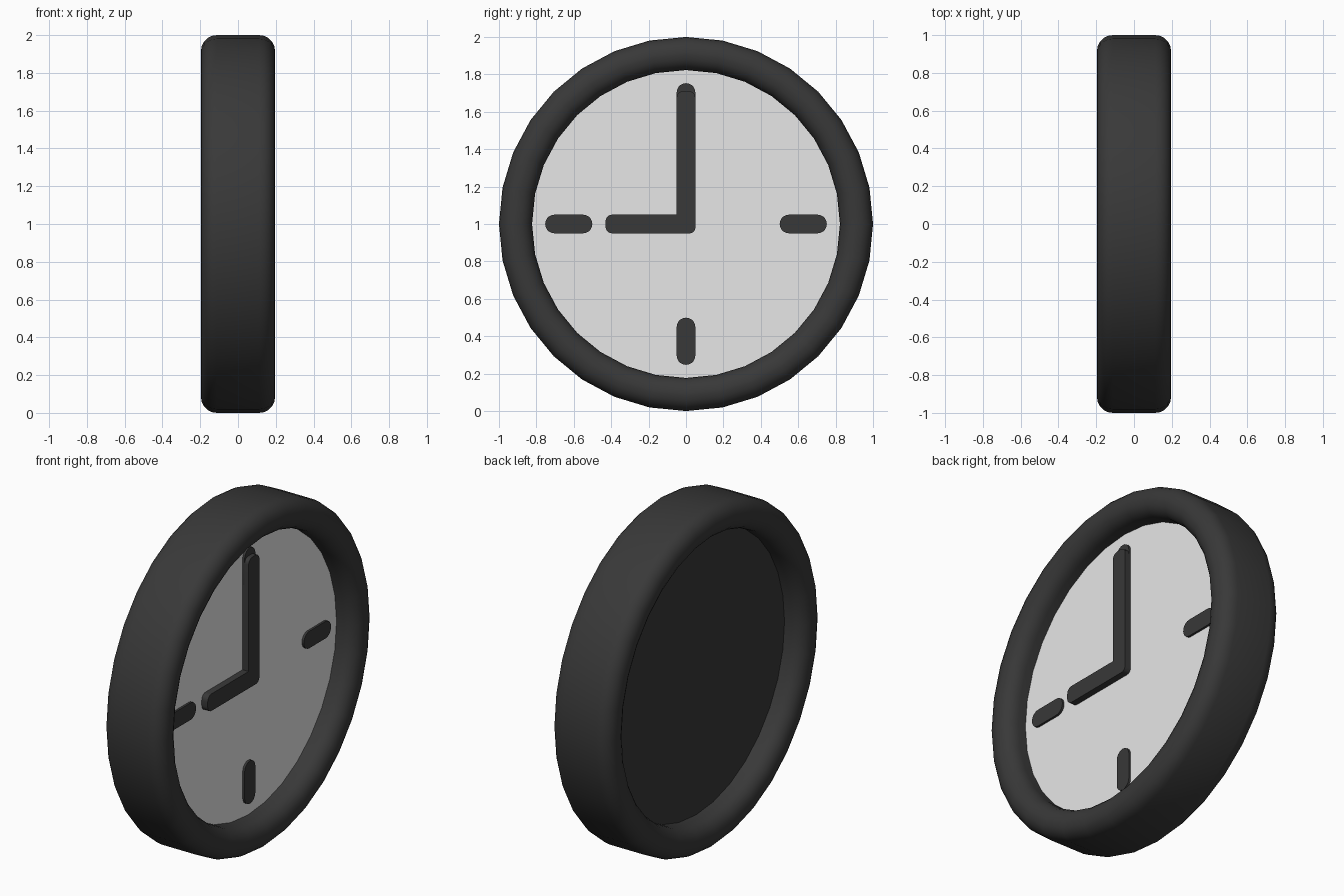
import bpy, bmesh, math
from mathutils import Vector, Matrix

if "Cube" in bpy.data.objects:
    bpy.data.objects.remove(bpy.data.objects["Cube"])

SIDES = 32
CENTRE = Vector((0, 0, 1))
DIAL_X = 0.065


def material(name, value):
    mat = bpy.data.materials.new(name)
    mat.use_nodes = True
    colour = (value, value, value, 1)
    mat.diffuse_color = colour
    mat.node_tree.nodes["Principled BSDF"].inputs["Base Color"].default_value = colour
    return mat


black = material("matte black", 0.04)
white = material("dial white", 0.8)


def finish(name, bm, mats):
    bmesh.ops.remove_doubles(bm, verts=bm.verts, dist=1e-5)
    bmesh.ops.recalc_face_normals(bm, faces=bm.faces)
    if len(mats) > 1:  # second colour on the faces turned to the viewer of the dial
        for face in bm.faces:
            face.material_index = int(face.normal.x > 0.9)
    mesh = bpy.data.meshes.new(name)
    bm.to_mesh(mesh)
    bm.free()
    for mat in mats:
        mesh.materials.append(mat)
    obj = bpy.data.objects.new(name, mesh)
    bpy.context.collection.objects.link(obj)
    bpy.ops.object.select_all(action="DESELECT")
    obj.select_set(True)
    bpy.context.view_layer.objects.active = obj
    bpy.ops.object.shade_smooth_by_angle(angle=math.radians(35))


def rounded(corners, steps=5):
    """Outline with an arc of its own radius at every right-angled corner (u, v, radius)."""
    out = []
    for i, (u, v, r) in enumerate(corners):
        p = Vector((u, v))
        if r == 0:
            out.append(p)
            continue
        a = (Vector(corners[i - 1][:2]) - p).normalized()
        b = (Vector(corners[(i + 1) % len(corners)][:2]) - p).normalized()
        for k in range(steps + 1):
            t = math.pi / 2 * k / steps
            out.append(p + r * (a + b - b * math.cos(t) - a * math.sin(t)))
    return out


def box(u0, u1, v0, v1, r):
    return [(u0, v0, r), (u1, v0, r), (u1, v1, r), (u0, v1, r)]


def slab(name, corners, x0, x1):
    """Flat plate standing on the dial; the outline is in y and height from the centre."""
    bm = bmesh.new()
    face = bm.faces.new([bm.verts.new(CENTRE + Vector((x0, p.x, p.y))) for p in rounded(corners)])
    top = bmesh.ops.extrude_face_region(bm, geom=[face])["geom"]
    bmesh.ops.translate(bm, vec=(x1 - x0, 0, 0),
                        verts=[g for g in top if isinstance(g, bmesh.types.BMVert)])
    finish(name, bm, [black])


# Rim: rounded section turned about the x axis
bm = bmesh.new()
section = [bm.verts.new(CENTRE + Vector((p.x, 0, p.y)))
           for p in rounded(box(-0.196, 0.196, 0.823, 1.0, 0.083))]
edges = [bm.edges.new((v, section[i - 1])) for i, v in enumerate(section)]
bmesh.ops.spin(bm, geom=section + edges, cent=CENTRE, axis=(1, 0, 0),
               angle=math.tau, steps=SIDES)
finish("rim", bm, [black])

# Dial: white front, black back
bm = bmesh.new()
bmesh.ops.create_cone(bm, cap_ends=True, segments=SIDES, radius1=0.84, radius2=0.84,
                      depth=2 * DIAL_X,
                      matrix=Matrix.Translation(CENTRE) @ Matrix.Rotation(math.pi / 2, 4, "Y"))
finish("dial", bm, [black, white])

# Hour marks
W = 0.05
for name, dy, dz in (("top", 0, 1), ("bottom", 0, -1), ("front", -1, 0), ("back", 1, 0)):
    cu, cv = dy * 0.627, dz * 0.627
    hu, hv = (0.126, W) if dy else (W, 0.126)
    slab(name + "_hour_mark", box(cu - hu, cu + hu, cv - hv, cv + hv, W * 0.99),
         DIAL_X - 0.01, 0.078)

# Hands: one L-shaped plate
slab("hands", [(-0.43, -W, 0.035), (W, -W, 0.03), (W, 0.71, 0.035),
               (-W, 0.71, 0.035), (-W, W, 0), (-0.43, W, 0.035)],
     DIAL_X - 0.01, 0.104)
